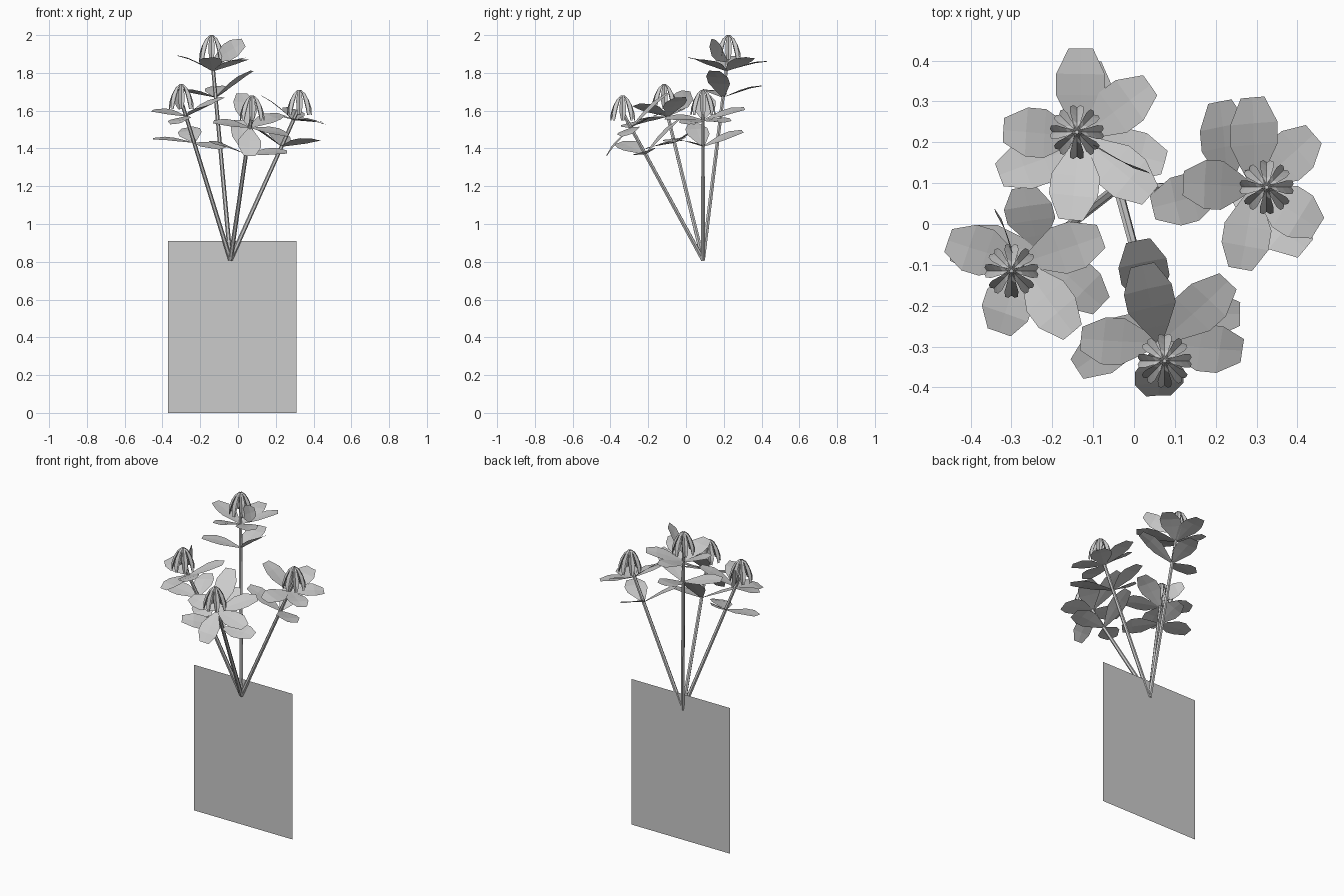
import bpy, math
from mathutils import Vector

if "Cube" in bpy.data.objects:
    bpy.data.objects.remove(bpy.data.objects["Cube"])

grey = bpy.data.materials.new("soft grey")
grey.diffuse_color = (0.6, 0.6, 0.6, 1)
grey.use_nodes = True
grey.node_tree.nodes["Principled BSDF"].inputs["Base Color"].default_value = grey.diffuse_color
UP = Vector((0, 0, 1))


def add_mesh(name, verts, faces):
    me = bpy.data.meshes.new(name)
    me.from_pydata([tuple(v) for v in verts], [], faces)
    me.materials.append(grey)
    ob = bpy.data.objects.new(name, me)
    bpy.context.collection.objects.link(ob)
    return ob


def strip(rows, verts, faces):
    """Join rows of three points into a creased ribbon."""
    b = len(verts)
    for r in rows:
        verts.extend(r)
    for i in range(len(rows) - 1):
        for j in range(2):
            a = b + i * 3 + j
            faces.append((a, a + 1, a + 4, a + 3))


def stem(name, a, b, r=0.012, n=6):
    d = (b - a).normalized()
    u = d.cross(Vector((0, 1, 0))).normalized()
    v = d.cross(u)
    ring = [(u * math.cos(k * math.tau / n) + v * math.sin(k * math.tau / n)) * r for k in range(n)]
    verts = [a + p for p in ring] + [b + p * 0.8 for p in ring]
    faces = [(k, (k + 1) % n, n + (k + 1) % n, n + k) for k in range(n)]
    faces += [tuple(range(n))[::-1], tuple(range(n, 2 * n))]
    add_mesh(name, verts, faces)


# angular leaf outline: (fraction of length, half width, lift)
LEAF = [(0, 0.006, 0), (0.22, 0.032, 0.003), (0.48, 0.06, 0.006),
        (0.72, 0.06, 0.007), (1, 0.03, 0)]


def leaf(root, tip, axis, verts, faces, upright=False):
    d = tip - root
    if upright:                       # blade turned on its edge
        side = (UP - d * (UP.dot(d) / d.length_squared)).normalized()
        up = d.cross(side).normalized()
    else:
        side = d.cross(axis + UP * 0.7).normalized()
        up = side.cross(d).normalized()
    rows = []
    for t, w, h in LEAF:
        c = root + d * t + up * h
        if upright:
            w *= 0.8
        rows.append([c - side * w + up * 0.04 * w, c, c + side * w + up * 0.04 * w])
    strip(rows, verts, faces)


# bloom petal profile: (radius, drop from apex, half width)
PETAL = [(0.008, 0.0, 0.006), (0.03, 0.018, 0.011), (0.05, 0.055, 0.017),
         (0.063, 0.095, 0.016), (0.066, 0.132, 0.008)]


def bloom(name, apex):
    verts, faces = [], []
    for k in range(8):
        a = k * math.tau / 8
        out = Vector((math.cos(a), math.sin(a), 0))
        side = Vector((-out.y, out.x, 0))
        rows = []
        for r, z, w in PETAL:
            c = apex + out * r - UP * z
            rows.append([c - side * w, c - out * 0.7 * w, c + side * w])
        strip(rows, verts, faces)
    add_mesh(name, verts, faces)


BASE = Vector((-0.04, 0.09, 0.81))

# each flower: bloom apex, upper root height, lower root height,
# tips of upper leaves, lower leaves and edge-on blades
FLOWERS = {
    "tall": ((-0.14, 0.225, 2.0), 1.81, 1.67,
             [(-0.13, 0.43, 1.86), (0.04, 0.34, 1.88), (-0.32, 0.23, 1.89),
              (-0.155, 0.01, 1.88), (0.04, 0.07, 1.87)],
             [(-0.11, 0.40, 1.73), (-0.33, 0.12, 1.71), (0.075, 0.15, 1.81)],
             [(0.03, 0.13, 1.96)]),
    "left": ((-0.30, -0.115, 1.74), 1.57, 1.43,
             [(-0.455, -0.04, 1.60), (-0.33, -0.265, 1.53), (-0.15, -0.265, 1.63),
              (-0.08, -0.03, 1.67)],
             [(-0.45, -0.06, 1.45), (-0.08, -0.20, 1.40), (-0.27, 0.09, 1.51)],
             [(-0.34, 0.03, 1.68)]),
    "right": ((0.325, 0.09, 1.71), 1.55, 1.41,
              [(0.29, 0.31, 1.61), (0.44, 0.22, 1.54), (0.12, 0.10, 1.68),
               (0.26, -0.11, 1.56), (0.45, -0.01, 1.53)],
              [(0.21, 0.30, 1.49), (0.045, 0.04, 1.53), (0.42, -0.06, 1.445)],
              []),
    "front": ((0.075, -0.335, 1.68), 1.51, 1.37,
              [(0.02, -0.10, 1.69), (-0.13, -0.28, 1.54), (0.23, -0.14, 1.58),
               (0.265, -0.31, 1.47), (0.06, -0.42, 1.36)],
              [(0.01, -0.04, 1.55), (-0.14, -0.355, 1.43), (0.26, -0.22, 1.38)],
              []),
}

for name, (apex, z_up, z_low, upper, lower, blades) in FLOWERS.items():
    apex = Vector(apex)
    neck = apex - UP * 0.09
    axis = (neck - BASE).normalized()
    stem(name + "_stem", BASE, neck)
    stem(name + "_neck", neck, apex - Vector((0, 0.001, 0.01)), 0.01)
    bloom(name + "_bloom", apex)
    verts, faces = [], []
    for z, tips, upright in ((z_up, upper, False), (z_low, lower, False), (z_up + 0.05, blades, True)):
        root = BASE + (neck - BASE) * ((z - BASE.z) / (neck.z - BASE.z))
        for t in tips:
            leaf(root, Vector(t), axis, verts, faces, upright)
    add_mesh(name + "_leaves", verts, faces)

# flat vase panel
add_mesh("vase_panel", [(-0.37, 0.095, 0), (0.31, 0.095, 0), (0.31, 0.095, 0.91), (-0.37, 0.095, 0.91)],
         [(0, 1, 2, 3)])
